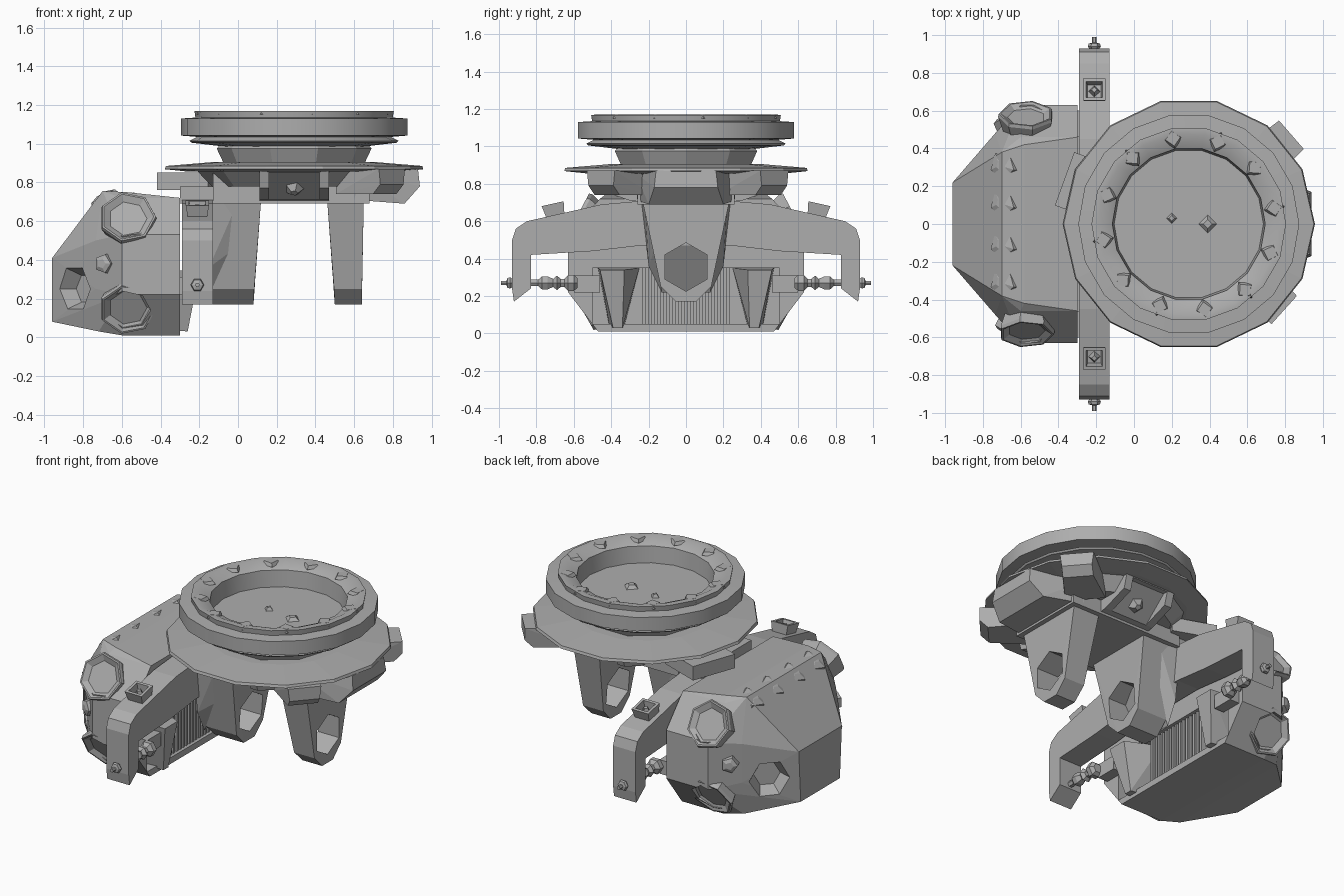
import bpy, bmesh, math
from mathutils import Vector, Matrix

if "Cube" in bpy.data.objects:
    bpy.data.objects.remove(bpy.data.objects["Cube"], do_unlink=True)

GREY = (0.42, 0.42, 0.42, 1)
metal = bpy.data.materials.new("grey metal")
metal.use_nodes = True
metal.diffuse_color = GREY
for node in metal.node_tree.nodes:
    if node.type == "BSDF_PRINCIPLED":
        node.inputs["Base Color"].default_value = GREY


def finish(name, bm):
    bmesh.ops.recalc_face_normals(bm, faces=bm.faces[:])
    mesh = bpy.data.meshes.new(name)
    bm.to_mesh(mesh)
    bm.free()
    mesh.materials.append(metal)
    obj = bpy.data.objects.new(name, mesh)
    bpy.context.scene.collection.objects.link(obj)
    return obj


def hull(name, points):
    bm = bmesh.new()
    for p in points:
        bm.verts.new(p)
    bmesh.ops.convex_hull(bm, input=bm.verts[:])
    loose = [v for v in bm.verts if not v.link_faces]
    bmesh.ops.delete(bm, geom=loose, context="VERTS")
    return finish(name, bm)


def box(name, x, y, z):
    return hull(name, [(a, b, c) for a in x for b in y for c in z])


def prism(name, outline, x0, x1):
    """Extrude a y-z outline along x."""
    bm = bmesh.new()
    face = bm.faces.new([bm.verts.new((x0, y, z)) for y, z in outline])
    out = bmesh.ops.extrude_face_region(bm, geom=[face])
    moved = [g for g in out["geom"] if isinstance(g, bmesh.types.BMVert)]
    bmesh.ops.translate(bm, verts=moved, vec=(x1 - x0, 0, 0))
    return finish(name, bm)


def lathe(name, profile, sides, origin, axis=(0, 0, 1), turn=0.0):
    """Turn a (radius, height) profile around an axis, capped at both ends."""
    place = Matrix.Translation(origin) @ Vector(axis).to_track_quat("Z", "Y").to_matrix().to_4x4()
    bm = bmesh.new()
    rings = []
    for r, h in profile:
        angles = [turn + math.tau * i / sides for i in range(sides)]
        rings.append([bm.verts.new(place @ Vector((r * math.cos(a), r * math.sin(a), h))) for a in angles])
    for low, high in zip(rings, rings[1:]):
        for i in range(sides):
            j = (i + 1) % sides
            bm.faces.new((low[i], low[j], high[j], high[i]))
    bm.faces.new(rings[0])
    bm.faces.new(rings[-1])
    return finish(name, bm)


def cut(target, cutter):
    mod = target.modifiers.new("cut", "BOOLEAN")
    mod.operation = "DIFFERENCE"
    mod.solver = "EXACT"
    mod.object = cutter
    graph = bpy.context.evaluated_depsgraph_get()
    mesh = bpy.data.meshes.new_from_object(target.evaluated_get(graph))
    target.modifiers.clear()
    target.data = mesh
    bpy.data.objects.remove(cutter, do_unlink=True)


SIDES = (-1, 1)
CX = 0.29  # turntable centre

# Faceted motor housing
section = [(0.47, 0.01), (0.63, 0.22), (0.63, 0.53), (0.46, 0.72)]
points = []
for s in SIDES:
    points += [(x, s * y, z) for x in (-0.3, -0.6) for y, z in section]
    points += [(-0.72, s * 0.44, 0.03), (-0.735, s * 0.48, 0.25), (-0.735, s * 0.48, 0.5),
               (-0.7, s * 0.38, 0.755), (-0.58, s * 0.42, 0.75),
               (-0.96, s * 0.2, 0.08), (-0.96, s * 0.22, 0.41)]
housing = hull("housing", points)
cut(housing, box("recess_cutter", (-0.42, -0.2), (-0.5, 0.5), (0.05, 0.35)))

# Shallow round pads on the housing corners, hollow sockets in the nose
for s in SIDES:
    for x, y, z, axis in ((-0.57, 0.56, 0.61, (0, s * 0.88, 0.47)),
                          (-0.57, 0.54, 0.155, (0, s * 0.87, -0.5))):
        spot = (x, s * y, z)
        cut(housing, lathe("pad_cutter", [(0.11, -0.005), (0.14, 0.12)], 7, spot, axis))
        lathe("corner_pad", [(0.11, -0.12), (0.15, 0.01), (0.145, 0.028), (0.135, 0.028), (0.1, 0.005)],
              7, spot, axis)
    cut(housing, lathe("nose_cutter", [(0.08, -0.08), (0.15, 0.06)], 6,
                       (-0.84, s * 0.345, 0.25), (-0.73, s * 0.68, 0)))
    # Side stud between the sockets
    lathe("side_stud", [(0.06, -0.06), (0.05, 0.02), (0.025, 0.03)], 5, (-0.69, s * 0.54, 0.38), (-0.6, s, 0))

# Small lugs along the top edge of the housing
for y in (-0.31, -0.11, 0.11, 0.31):
    lathe("top_lug", [(0.1, -0.05), (0.075, 0.015), (0.03, 0.03)], 5, (-0.69, y, 0.715), (-0.6, 0, 1))

# Cooling fins and posts in the open end of the housing
for i in range(15):
    y = -0.224 + i * 0.032
    box("cooling_fin", (-0.43, -0.32), (y - 0.008, y + 0.008), (0.04, 0.36))
for s in SIDES:
    hull("recess_post", [(x, s * y, z) for x, y, z in (
        (-0.42, 0.33, 0.04), (-0.42, 0.41, 0.04), (-0.26, 0.34, 0.03), (-0.26, 0.39, 0.03),
        (-0.42, 0.25, 0.35), (-0.42, 0.47, 0.35), (-0.2, 0.33, 0.34), (-0.2, 0.46, 0.34))])

# Cross arm bridging the housing
half = [(0.22, 0.71), (0.45, 0.69), (0.85, 0.6), (0.91, 0.56), (0.93, 0.5), (0.93, 0.24),
        (0.92, 0.17), (0.83, 0.24), (0.83, 0.42), (0.5, 0.44), (0.24, 0.47)]
prism("cross_arm", half + [(-y, z) for y, z in reversed(half)], -0.29, -0.13)
hull("arm_bracket", [(x, s * y, z) for s in SIDES for x, y, z in (
    (-0.15, 0.24, 0.7), (-0.15, 0.2, 0.36), (0.0, 0.22, 0.7), (0.0, 0.16, 0.47), (-0.15, 0.13, 0.22))])

# Bolts on the arm and the pivot pins at its tips
pin = [(0.03, 0.58), (0.05, 0.6), (0.05, 0.63), (0.025, 0.65), (0.025, 0.67), (0.045, 0.69),
       (0.025, 0.71), (0.04, 0.74), (0.04, 0.77), (0.02, 0.79), (0.02, 0.92), (0.035, 0.94),
       (0.03, 0.955), (0.012, 0.96), (0.012, 0.99)]
for s in SIDES:
    tilt = (0, s * 0.22, 1)
    spot = (-0.21, s * 0.7, 0.635)
    bolt = lathe("arm_bolt", [(0.065, -0.03), (0.085, 0.06)], 4, spot, tilt, math.pi / 4)
    cut(bolt, lathe("bolt_cutter", [(0.05, 0.01), (0.065, 0.08)], 4, spot, tilt, math.pi / 4))
    lathe("arm_bolt_core", [(0.035, 0.0), (0.015, 0.05)], 4, spot, tilt)
    lathe("pivot_pin", pin, 6, (-0.21, 0, 0.27), (0, s, 0))
    box("pin_seat", (-0.3, -0.23), (s * 0.46, s * 0.6), (0.22, 0.31))


# Two fork legs with hexagonal eyes
def leg(name, top, bottom):
    shape = [(0.235, 0.72, 0), (0.135, 0.25, 0.9), (0.055, 0.17, 1)]
    pts = [(a + (b - a) * t, s * y, z) for y, z, t in shape for a, b in zip(top, bottom) for s in SIDES]
    obj = hull(name, pts)
    cut(obj, lathe("eye_cutter", [(0.13, -0.4), (0.13, 0.4)], 6, (sum(bottom) / 2, 0, 0.355), (1, 0, 0),
                   math.pi / 6))


leg("outer_leg", (0.46, 0.65), (0.5, 0.64))
leg("inner_leg", (-0.13, 0.12), (-0.13, 0.08))

# Fork head below the flange: round plate, central block and a notched bracket on each side
head = lathe("fork_head", [(0.44, 0.78), (0.53, 0.87)], 12, (CX, 0, 0), turn=math.pi / 12)
box("head_block", (-0.13, 0.68), (-0.26, 0.26), (0.69, 0.87))
for s in SIDES:
    bracket = hull("head_bracket", [(x, s * y, z) for x in (0.11, 0.47) for y, z in (
        (0.2, 0.7), (0.2, 0.87), (0.3, 0.71), (0.47, 0.77), (0.5, 0.87))])
    for part in (head, bracket):
        cut(part, hull("notch_cutter", [(x, s * y, z) for x in (0.16, 0.42) for y, z in (
            (0.265, 0.68), (0.46, 0.85), (0.7, 0.68), (0.7, 0.85))]))
    lathe("head_bolt", [(0.06, -0.01), (0.02, 0.03)], 5, (CX, s * 0.365, 0.767), (0, s * 0.65, -0.75))


# Lugs around the fork head
def around(degrees, points):
    place = Matrix.Translation((CX, 0, 0)) @ Matrix.Rotation(math.radians(degrees), 4, "Z")
    return [place @ Vector(p) for p in points]


for degrees, reach in ((-42, 0.68), (41, 0.72)):
    hull("head_lug", around(degrees, [(r, s * w, z) for s in SIDES for r, w, z in (
        (0.4, 0.12, 0.74), (0.4, 0.12, 0.87), (reach, 0.1, 0.87), (reach, 0.09, 0.79),
        (reach - 0.05, 0.09, 0.74))]))
hull("outer_lug", [(x, s * y, z) for s in SIDES for x, y, z in (
    (0.6, 0.26, 0.71), (0.6, 0.27, 0.86), (0.86, 0.2, 0.69), (0.94, 0.17, 0.78), (0.93, 0.16, 0.87))])
hull("rear_lug", around(160, [(r, w, z) for r in (0.42, 0.7) for w in (-0.15, 0.15) for z in (0.76, 0.85)]))
box("arm_mount", (-0.3, 0.1), (-0.24, 0.24), (0.69, 0.78))

# Sloped flange and neck
lathe("flange", [(0.54, 0.855), (0.668, 0.868), (0.662, 0.885), (0.42, 0.905)], 14, (CX, 0, 0))
lathe("neck", [(0.36, 0.89), (0.4, 0.975), (0.36, 1.02)], 10, (CX, 0, 0))

# Turntable ring with a sloped rim and a recessed floor
table = lathe("turntable", [(0.36, 0.985), (0.53, 1.005), (0.54, 1.015), (0.5, 1.035), (0.585, 1.042),
                            (0.585, 1.13), (0.51, 1.135), (0.515, 1.168), (0.48, 1.17),
                            (0.405, 1.135), (0.395, 1.03)], 18, (CX, 0, 0))

# Small bolts on the ring and floor
for i in range(12):
    a = math.tau * (i + 0.35) / 12
    spot = (CX + 0.46 * math.cos(a), 0.46 * math.sin(a), 1.15)
    lathe("ring_bolt", [(0.055, 0), (0.04, 0.02)], 4, spot, turn=a)
for x, y, r in ((0.39, 0.0, 0.06), (0.2, 0.03, 0.035)):
    lathe("floor_bolt", [(r, 1.02), (r * 0.4, 1.05)], 4, (x, y, 0))

# Smooth the turned ring while keeping its edges sharp
for obj in bpy.context.view_layer.objects:
    obj.select_set(False)
table.select_set(True)
bpy.context.view_layer.objects.active = table
bpy.ops.object.shade_smooth_by_angle(angle=math.radians(30))
